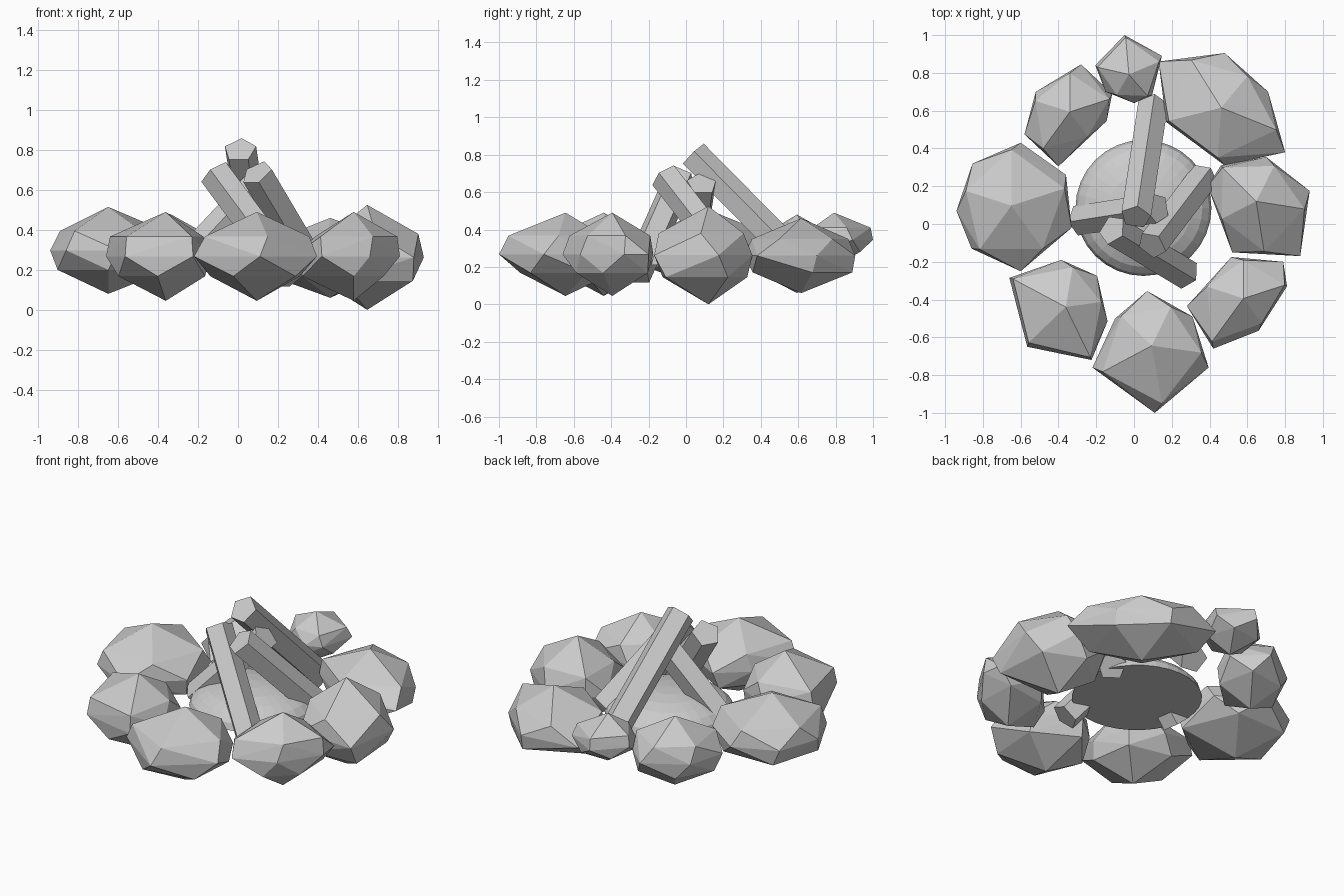
import bpy, bmesh
from math import sin, cos, radians
from mathutils import Matrix, Vector
from mathutils.geometry import intersect_line_line_2d

if "Cube" in bpy.data.objects:
    bpy.data.objects.remove(bpy.data.objects["Cube"])


def add_object(name, bm):
    bmesh.ops.recalc_face_normals(bm, faces=bm.faces)
    mesh = bpy.data.meshes.new(name)
    bm.to_mesh(mesh)
    bm.free()
    obj = bpy.data.objects.new(name, mesh)
    bpy.context.collection.objects.link(obj)
    return obj


def stone(name, z0, z1, spin, outline):
    """Icosahedron-like stone whose two rings follow a plan outline."""
    pts = [Vector(p) for p in outline]
    mid = sum(pts, Vector((0, 0))) / len(pts)
    zc, h = (z0 + z1) / 2, (z1 - z0) / 2
    bm = bmesh.new()
    for z in (z0, z1):
        bm.verts.new((mid.x, mid.y, z))
    for p in pts:
        bm.verts.new((p.x, p.y, zc))
    for i in range(10):
        a = radians(spin + 36 * i)
        far = mid + Vector((cos(a), sin(a))) * 3
        for p, q in zip(pts, pts[1:] + pts[:1]):
            hit = intersect_line_line_2d(mid, far, p, q)
            if hit:
                hit = mid.lerp(hit, 0.95)
                bm.verts.new((hit.x, hit.y, zc + (0.447 if i % 2 == 0 else -0.447) * h))
                break
    res = bmesh.ops.convex_hull(bm, input=bm.verts[:])
    junk = [v for v in bm.verts if not v.link_faces]
    bmesh.ops.delete(bm, geom=junk, context='VERTS')
    return add_object(name, bm)


def log(name, bottom, top, radius=0.083):
    """Five-sided log between two end centres."""
    bottom, top = Vector(bottom), Vector(top)
    axis = top - bottom
    bm = bmesh.new()
    bmesh.ops.create_cone(bm, cap_ends=True, segments=5, radius1=radius,
                          radius2=radius, depth=axis.length)
    bm.transform(Matrix.Translation((bottom + top) / 2)
                 @ axis.to_track_quat('Z', 'Y').to_matrix().to_4x4())
    return add_object(name, bm)


# Ring of stones
stone("stone_back", 0.20, 0.49, 95,
      [(-.05, 1.0), (.148, .89), (.095, .68), (0, .64), (-.15, .70), (-.205, .84)])
stone("stone_back_left", 0.06, 0.48, 18,
      [(-.28, .845), (-.115, .69), (-.145, .545), (-.40, .305), (-.58, .475), (-.52, .70)])
stone("stone_back_right", 0.06, 0.46, 50,
      [(.13, .86), (.48, .905), (.71, .70), (.80, .38), (.48, .31), (.17, .54)])
stone("stone_right", 0.0, 0.525, 63,
      [(.70, .355), (.93, .175), (.88, -.17), (.52, -.15), (.39, .2), (.46, .31)])
stone("stone_left", 0.08, 0.515, 90,
      [(-.6, .43), (-.36, .26), (-.33, -.02), (-.6, -.25), (-.86, -.13), (-.94, .07), (-.855, .32)])
stone("stone_front_left", 0.045, 0.49, 8,
      [(-.385, -.19), (-.195, -.275), (-.14, -.515), (-.225, -.72), (-.565, -.65), (-.66, -.285)])
stone("stone_front", 0.045, 0.49, -80,
      [(.07, -.355), (.31, -.49), (.395, -.76), (.11, -1.0), (-.22, -.76), (-.1, -.5)])
stone("stone_front_right", 0.045, 0.49, 18,
      [(.79, -.2), (.81, -.33), (.66, -.565), (.42, -.66), (.28, -.435), (.515, -.175)])

# Ash mound: flattened half sphere with a flat underside
bm = bmesh.new()
bmesh.ops.create_uvsphere(bm, u_segments=32, v_segments=12, radius=0.36)
bmesh.ops.bisect_plane(bm, geom=bm.verts[:] + bm.edges[:] + bm.faces[:],
                       dist=1e-5, plane_co=(0, 0, 0), plane_no=(0, 0, 1),
                       clear_inner=True)
bmesh.ops.holes_fill(bm, edges=[e for e in bm.edges if e.is_boundary], sides=0)
bm.transform(Matrix.Translation((0.05, 0.085, 0.21))
             @ Matrix.Diagonal((1, 1, 0.42, 1)))
add_object("ash_mound", bm)

# Leaning logs
log("log_back", (0.10, 0.63, 0.20), (0.01, 0.037, 0.80))
log("log_right", (0.37, 0.25, 0.22), (0.095, -0.112, 0.685))
log("log_left", (-0.29, 0.02, 0.20), (0.125, 0.085, 0.645))
log("log_front", (0.275, -0.265, 0.16), (-0.115, -0.03, 0.685))
